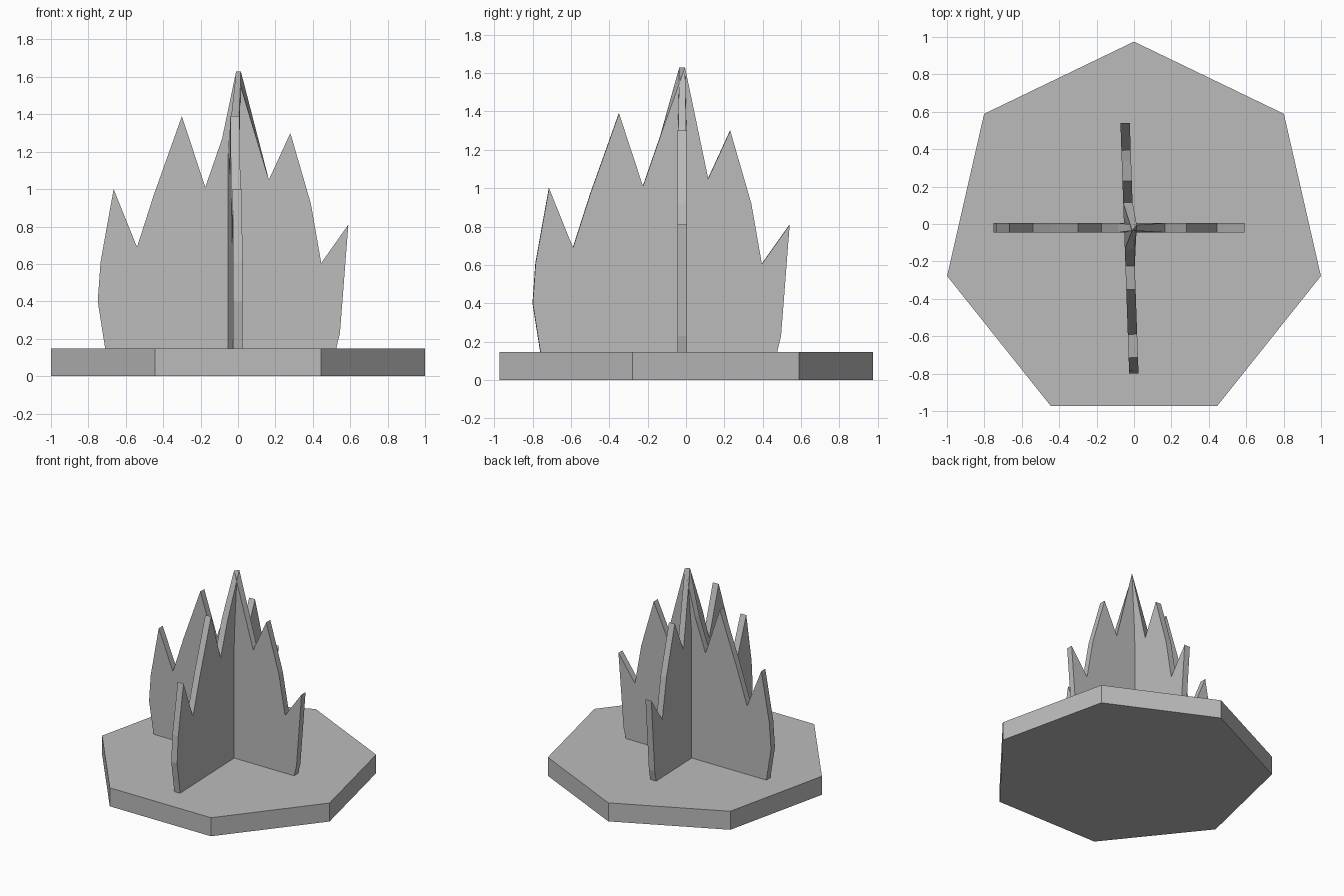
import bpy
import bmesh
from math import sin, cos, pi, radians
from mathutils import Matrix, Vector

cube = bpy.data.objects.get("Cube")
if cube:
    bpy.data.objects.remove(cube, do_unlink=True)

# One grey for every part
grey = bpy.data.materials.new("plain_grey")
grey.use_nodes = True
grey.diffuse_color = (0.5, 0.5, 0.5, 1)
grey.node_tree.nodes["Principled BSDF"].inputs["Base Color"].default_value = (0.5, 0.5, 0.5, 1)


def prism(name, lower, upper):
    """Join two matching rings of points into a closed solid."""
    bm = bmesh.new()
    a = [bm.verts.new(p) for p in lower]
    b = [bm.verts.new(p) for p in upper]
    bm.faces.new(a)
    bm.faces.new(b)
    for i in range(len(a)):
        j = (i + 1) % len(a)
        bm.faces.new((a[i], a[j], b[j], b[i]))
    bmesh.ops.recalc_face_normals(bm, faces=bm.faces)
    mesh = bpy.data.meshes.new(name)
    bm.to_mesh(mesh)
    bm.free()
    mesh.materials.append(grey)
    obj = bpy.data.objects.new(name, mesh)
    bpy.context.collection.objects.link(obj)
    return obj


# Seven-sided base slab
BASE_TOP = 0.147
ring = [(1.025 * sin(2 * pi * i / 7), 1.025 * cos(2 * pi * i / 7) - 0.05) for i in range(7)]
prism("base", [(x, y, 0) for x, y in ring], [(x, y, BASE_TOP) for x, y in ring])

# Jagged outline shared by both upright plates (distance along plate, height)
outline = [(-0.71, BASE_TOP), (-0.75, 0.40), (-0.735, 0.61), (-0.665, 1.0),
           (-0.54, 0.69), (-0.45, 0.97), (-0.30, 1.39), (-0.175, 1.01),
           (-0.085, 1.27), (0, 1.63), (0.165, 1.05), (0.28, 1.30),
           (0.39, 0.92), (0.445, 0.605), (0.59, 0.81), (0.545, 0.23),
           (0.525, BASE_TOP)]
PEAK = max(z for u, z in outline)
THICK = 0.05

# Short diagonal edge where the two plates pinch together at the top
tip_front = Vector((-0.01, -0.035, PEAK))
tip_back = Vector((0.015, -0.005, PEAK))


def plate(name, origin, angle, tips):
    place = Matrix.Translation(origin) @ Matrix.Rotation(angle, 4, "Z")
    sides = []
    for w, tip in zip((-THICK / 2, THICK / 2), tips):
        sides.append([tip if z == PEAK else place @ Vector((u, w, z)) for u, z in outline])
    return prism(name, *sides)


plate("cross_plate", (0, -0.02, 0), 0, (tip_front, tip_back))
plate("depth_plate", (-0.027, -0.05, 0), radians(92), (tip_back, tip_front))
